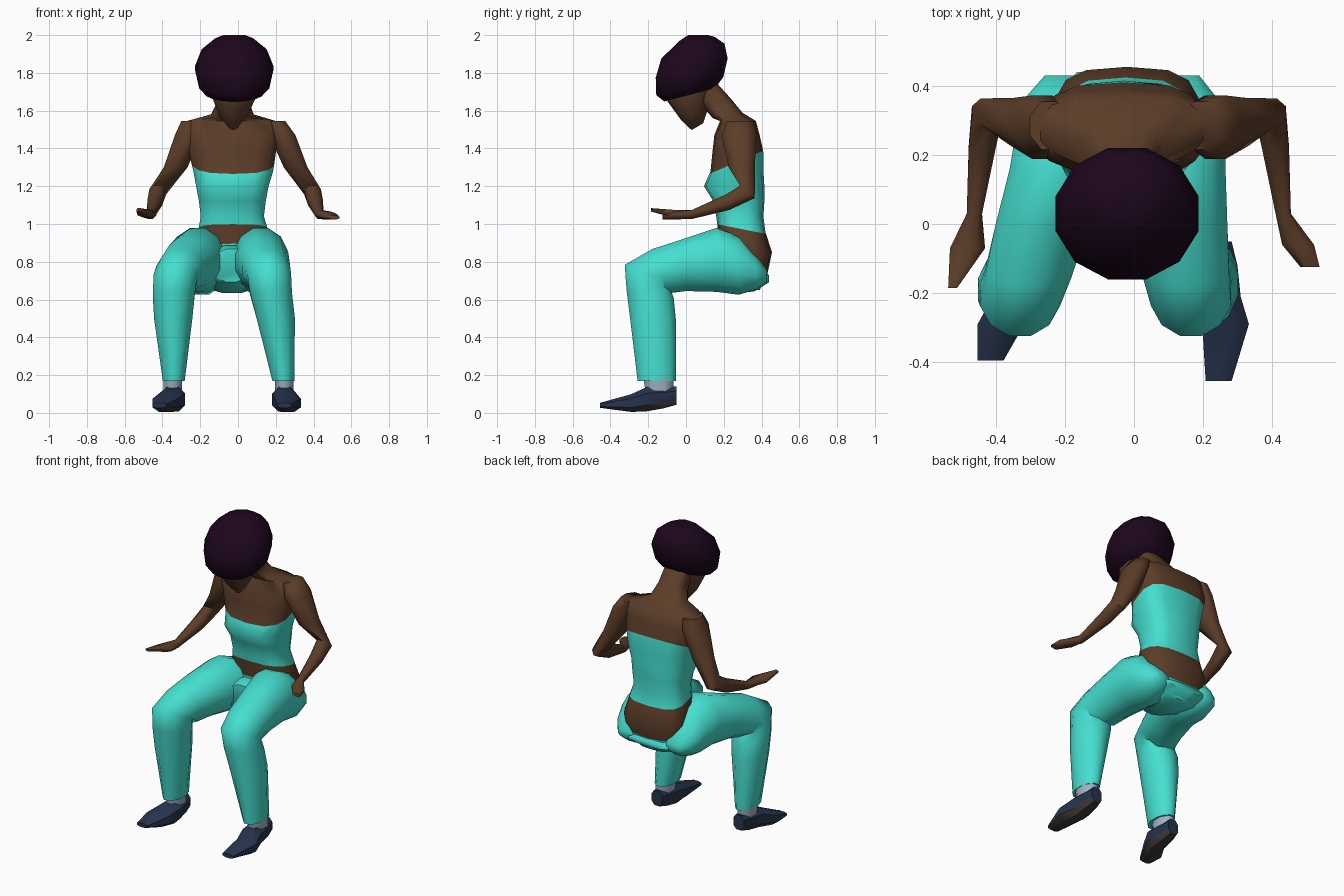
import bpy, bmesh
from math import cos, sin, pi, radians
from mathutils import Vector

cube = bpy.data.objects.get("Cube")
if cube:
    bpy.data.objects.remove(cube, do_unlink=True)


def material(name, colour):
    mat = bpy.data.materials.new(name)
    mat.use_nodes = True
    rgba = (*colour, 1)
    mat.diffuse_color = rgba
    mat.node_tree.nodes["Principled BSDF"].inputs["Base Color"].default_value = rgba
    return mat


TEAL = material("turquoise cloth", (.06, .74, .63))
SKIN = material("brown skin", (.108, .047, .022))
HAIR = material("dark plum hair", (.012, .002, .012))
SHOE = material("navy shoe", (.02, .034, .075))
SOCK = material("grey sock", (.35, .44, .54))
SOLE = material("dark sole", (.05, .043, .04))


def signed_power(value, power):
    return abs(value) ** power * (1 if value >= 0 else -1)


def finish(name, bm, mats, rule=None, angle=60):
    """Turn a bmesh into a shaded object, with faces coloured by a rule."""
    bmesh.ops.recalc_face_normals(bm, faces=bm.faces)
    bm.normal_update()
    if rule:
        for face in bm.faces:
            face.material_index = rule(face)
    mesh = bpy.data.meshes.new(name)
    bm.to_mesh(mesh)
    bm.free()
    for mat in mats:
        mesh.materials.append(mat)
    obj = bpy.data.objects.new(name, mesh)
    bpy.context.collection.objects.link(obj)
    bpy.ops.object.select_all(action="DESELECT")
    obj.select_set(True)
    bpy.context.view_layer.objects.active = obj
    bpy.ops.object.shade_smooth_by_angle(angle=radians(angle))
    return obj


def loft(rings, sides=10, power=1):
    """Skin rings of (x, y, z, half width, half depth, pitch)."""
    bm = bmesh.new()
    loops = []
    for x, y, z, width, depth, pitch in rings:
        tilt = radians(pitch)
        forward = Vector((0, -cos(tilt), sin(tilt)))
        loop = []
        for i in range(sides):
            t = 2 * pi * (i + .5) / sides
            across = Vector((width * signed_power(cos(t), power), 0, 0))
            point = Vector((x, y, z)) + across + forward * depth * signed_power(sin(t), power)
            loop.append(bm.verts.new(point))
        loops.append(loop)
    for low, high in zip(loops, loops[1:]):
        for i in range(sides):
            j = (i + 1) % sides
            bm.faces.new((low[i], low[j], high[j], high[i]))
    bm.faces.new(loops[0])
    bm.faces.new(loops[-1])
    return bm


def with_x(xs, profile):
    return [(x, *ring) for x, ring in zip(xs, profile)]


# Torso with bust and neck, cut along the clothing edges
torso = loft([
    (-.02, .30, .65, .12, .09, 0),
    (-.02, .31, .73, .19, .12, 0),
    (-.02, .315, .85, .21, .14, 0),
    (-.025, .295, .96, .19, .125, 0),
    (-.03, .285, 1.04, .17, .125, 0),
    (-.03, .28, 1.12, .18, .135, 0),
    (-.03, .255, 1.2, .195, .16, 0),
    (-.025, .27, 1.28, .215, .14, 0),
    (-.03, .275, 1.38, .235, .135, 0),
    (-.035, .27, 1.47, .25, .12, 0),
    (-.035, .275, 1.545, .24, .095, 0),
    (-.03, .22, 1.575, .115, .08, -10),
    (-.025, .165, 1.64, .085, .075, -20),
    (-.02, .09, 1.73, .08, .07, -20)], sides=14, power=.68)

# Each edge is (slope, height): points above satisfy z + slope * y > height
EDGES = {"pants": (.6, 1.0), "top_hem": (.2, 1.032), "neckline": (-.43, 1.212)}
for slope, height in EDGES.values():
    bmesh.ops.bisect_plane(torso, geom=torso.verts[:] + torso.edges[:] + torso.faces[:],
                           plane_co=(0, 0, height), plane_no=(0, slope, 1))


def torso_colour(face):
    c = face.calc_center_median()
    passed = sum(c.z + slope * c.y > height for slope, height in EDGES.values())
    return passed % 2


finish("torso", torso, [TEAL, SKIN], torso_colour)

# Head, bowed forward
finish("face", loft([
    (-.025, .06, 1.515, .025, .035, -30),
    (-.025, .05, 1.59, .08, .085, -30),
    (-.02, .025, 1.69, .125, .13, -18),
    (-.02, .02, 1.76, .12, .13, -15)]), [SKIN])

# Rounded hair
finish("hair", loft([
    (-.02, .02, 1.685, .15, .145, -15),
    (-.02, .02, 1.73, .192, .19, -15),
    (-.02, .03, 1.825, .214, .204, -15),
    (-.02, .037, 1.915, .178, .178, -13),
    (-.02, .06, 1.98, .105, .098, -6),
    (-.02, .065, 2.0, .06, .055, 0)], sides=12), [HAIR])

# Arms and hands: y, z, half width, half depth, pitch
ARM = [
    (.285, 1.545, .06, .075, 0),
    (.28, 1.47, .075, .10, 0),
    (.295, 1.3, .068, .075, 0),
    (.325, 1.17, .048, .055, 40),
    (.22, 1.115, .042, .045, 75),
    (.03, 1.05, .024, .026, 90)]
finish("right_arm", loft(with_x((-.245, -.265, -.33, -.425, -.44, -.462), ARM) + [
    (-.482, -.07, 1.055, .055, .022, 90),
    (-.525, -.185, 1.075, .014, .01, 90)], sides=8), [SKIN])
finish("left_arm", loft(with_x((.195, .235, .305, .395, .41, .432), ARM) + [
    (.475, -.06, 1.045, .05, .022, 90),
    (.51, -.125, 1.035, .03, .012, 90)], sides=8), [SKIN])

# Trouser seat joining the legs under the hips
finish("trouser_seat", loft([
    (-.03, .44, .71, .14, .02, 90),
    (-.03, .36, .715, .21, .075, 90),
    (-.03, .25, .75, .19, .12, 90),
    (-.035, .15, .775, .15, .115, 90),
    (-.035, .09, .78, .11, .09, 90)], sides=12), [TEAL])

# Trouser legs from hip through knee to hem
LEG = [
    (.43, .725, .05, .03, 90),
    (.37, .745, .11, .095, 90),
    (.28, .78, .15, .16, 90),
    (.16, .81, .15, .175, 90),
    (0, .785, .14, .145, 90),
    (-.14, .75, .13, .128, 72),
    (-.205, .72, .12, .14, 28),
    (-.19, .63, .115, .13, 8),
    (-.175, .5, .105, .125, 0),
    (-.155, .17, .06, .105, 0)]
finish("right_trouser_leg", loft(with_x(
    (-.21, -.205, -.195, -.215, -.265, -.305, -.33, -.34, -.343, -.34), LEG), sides=12), [TEAL])
finish("left_trouser_leg", loft(with_x(
    (.14, .13, .12, .12, .135, .15, .165, .175, .2, .24), LEG), sides=12), [TEAL])


# Socks and pointed shoes
def foot(side, ankle, ball, toe, toe_y):
    finish(side + "_sock", loft([
        (ankle, -.14, .08, .05, .075, 0),
        (ankle, -.145, .19, .055, .088, 0)], sides=8), [SOCK])
    finish(side + "_shoe", loft([
        (ankle, -.05, .092, .04, .052, 90),
        (ankle, -.12, .08, .058, .06, 90),
        (ankle, -.21, .072, .068, .068, 90),
        (ball, -.29, .052, .072, .05, 90),
        (toe, toe_y, .04, .04, .014, 90)], sides=8, power=.8),
        [SHOE, SOLE], lambda face: int(face.normal.z < -.6), angle=40)


foot("right", -.345, -.385, -.415, -.395)
foot("left", .245, .265, .245, -.455)
